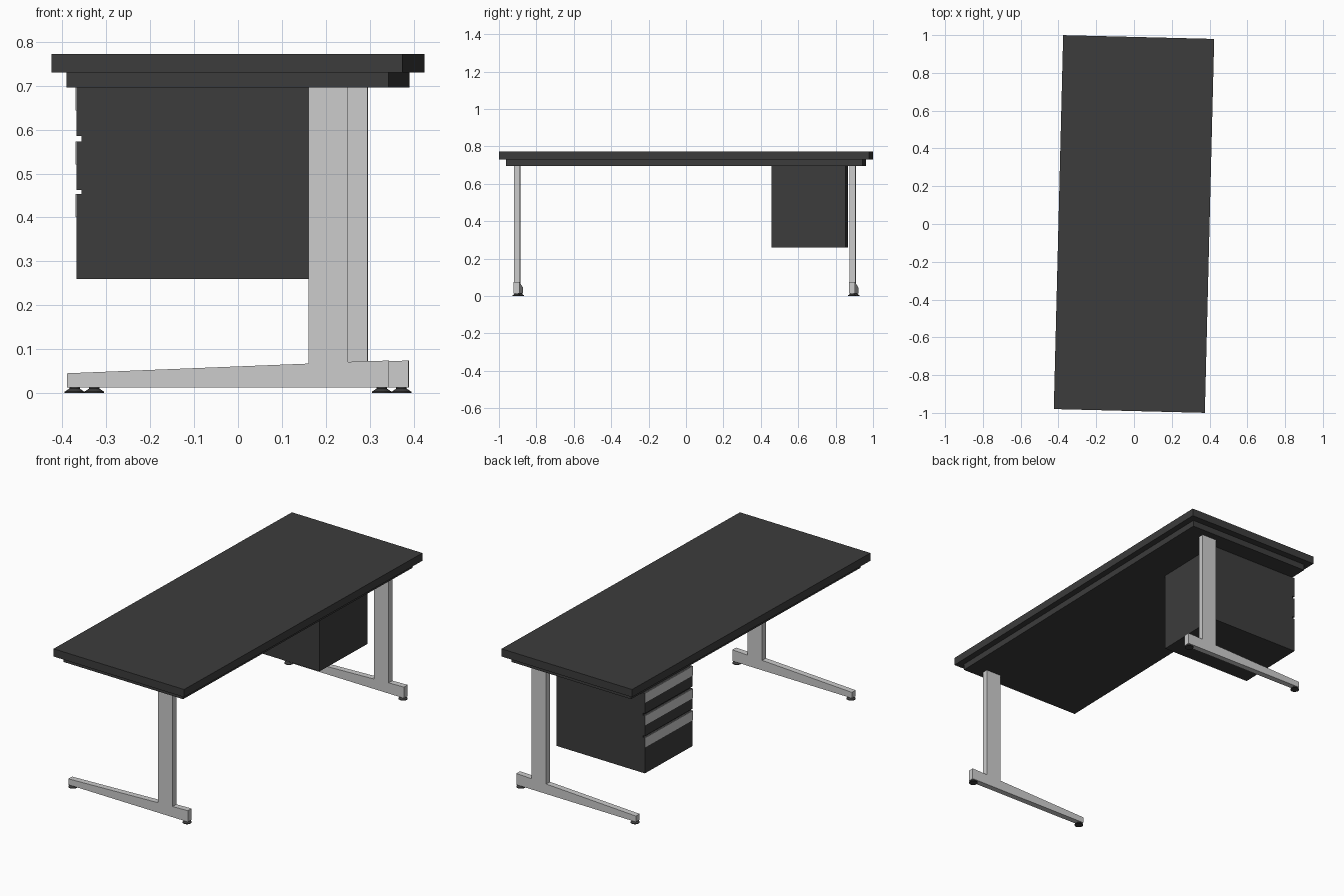
import bpy, bmesh, math
from mathutils import Matrix

if "Cube" in bpy.data.objects:
    bpy.data.objects.remove(bpy.data.objects["Cube"])

TURN = Matrix.Rotation(-0.025, 4, 'Z')  # whole desk is turned slightly


def material(name, rgb):
    m = bpy.data.materials.new(name)
    m.diffuse_color = (*rgb, 1)
    m.use_nodes = True
    m.node_tree.nodes["Principled BSDF"].inputs["Base Color"].default_value = m.diffuse_color
    return m


DARK = material("charcoal", (0.045, 0.045, 0.045))
SILVER = material("silver_grey", (0.60, 0.60, 0.60))


def finish(name, bm, mat):
    bmesh.ops.recalc_face_normals(bm, faces=bm.faces)
    mesh = bpy.data.meshes.new(name)
    bm.to_mesh(mesh)
    bm.free()
    mesh.materials.append(mat)
    ob = bpy.data.objects.new(name, mesh)
    bpy.context.collection.objects.link(ob)
    ob.matrix_world = TURN
    return ob


def box(name, x, y, z, mat):
    bm = bmesh.new()
    size = [b - a for a, b in (x, y, z)]
    mid = [(a + b) / 2 for a, b in (x, y, z)]
    bmesh.ops.create_cube(bm, size=1, matrix=Matrix.Translation(mid) @ Matrix.Diagonal((*size, 1)))
    return finish(name, bm, mat)


# Tabletop and the smaller panel under it
box("tabletop", (-0.40, 0.40), (-0.99, 0.99), (0.73, 0.772), DARK)
box("under_panel", (-0.3665, 0.3665), (-0.953, 0.953), (0.696, 0.73), DARK)

# T-shaped legs: one side profile (x, z) extruded along y
LEG = [(-0.3665, 0.013), (0.3665, 0.013), (0.3665, 0.074), (0.273, 0.071),
       (0.273, 0.696), (0.183, 0.696), (0.183, 0.067), (-0.3665, 0.045)]
LEG_THICK = 0.032


def leg(name, y):
    bm = bmesh.new()
    face = bm.faces.new([bm.verts.new((px, y - LEG_THICK / 2, pz)) for px, pz in LEG])
    ext = bmesh.ops.extrude_face_region(bm, geom=[face])
    verts = [v for v in ext["geom"] if isinstance(v, bmesh.types.BMVert)]
    bmesh.ops.translate(bm, verts=verts, vec=(0, LEG_THICK, 0))
    return finish(name, bm, SILVER)


# Round levelling feet: flat disc, sloped skirt, short stem
def glide(name, x, y):
    bm = bmesh.new()
    for r1, r2, z0, z1 in ((0.0225, 0.0225, 0, 0.003), (0.0225, 0.012, 0.003, 0.010),
                           (0.012, 0.012, 0.010, 0.0135)):
        bmesh.ops.create_cone(bm, cap_ends=True, segments=20, radius1=r1, radius2=r2,
                              depth=z1 - z0, matrix=Matrix.Translation((x, y, (z0 + z1) / 2)))
    return finish(name, bm, DARK)


for side, y in (("front", -0.897), ("back", 0.897)):
    leg(side + "_leg", y)
    for end, x in (("left", -0.35), ("right", 0.35)):
        glide(f"{side}_{end}_glide", x, y)

# Drawer cabinet hung under the top
Y = (0.46, 0.857)
box("drawer_cabinet", (-0.368, 0.16), Y, (0.26, 0.696), DARK)

# Drawer fronts with a grey strip along the upper edge of each
for part, z0, z1 in (("top", 0.585, 0.696), ("middle", 0.463, 0.573), ("bottom", 0.26, 0.453)):
    box(part + "_drawer_front", (-0.38, -0.368), Y, (z0, z1), DARK)
    box(part + "_drawer_strip", (-0.3815, -0.38), Y, (z1 - 0.052, z1), SILVER)
